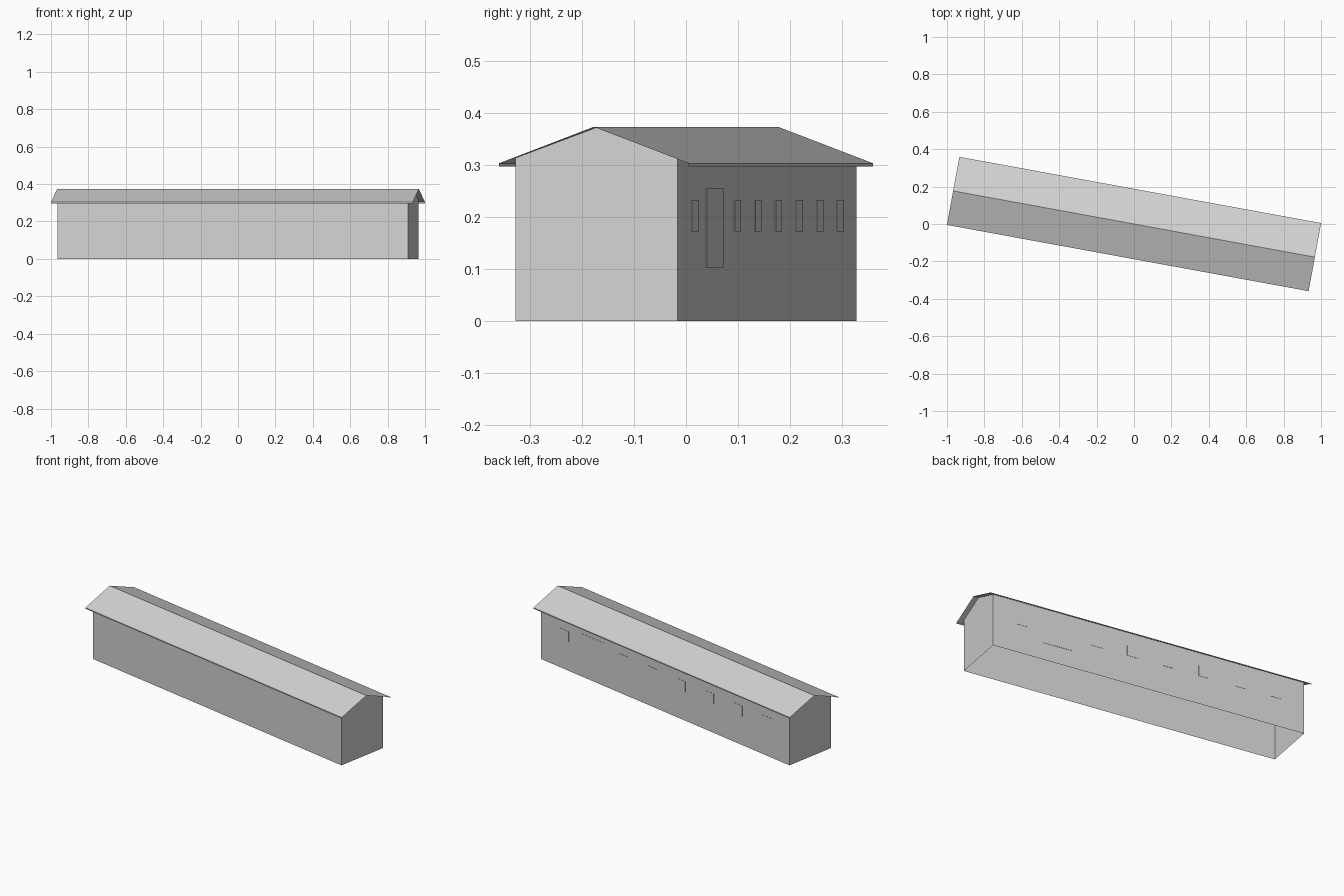
import bpy, bmesh, math
from mathutils import Matrix

cube = bpy.data.objects.get("Cube")
if cube:
    bpy.data.objects.remove(cube, do_unlink=True)

TURN = Matrix.Rotation(math.radians(-10.375), 4, 'Z')
HALF_LEN, HALF_WID = 0.953, 0.158      # walls
ROOF_LEN, ROOF_WID = 0.983, 0.185      # roof with overhang
EAVE, RIDGE, LIP = 0.303, 0.373, 0.006
WALL_TOP = RIDGE - (RIDGE - EAVE) * HALF_WID / ROOF_WID

grey = bpy.data.materials.new("light_grey")
colour = (0.65, 0.65, 0.65, 1)
grey.diffuse_color = colour
grey.use_nodes = True
grey.node_tree.nodes["Principled BSDF"].inputs["Base Color"].default_value = colour


def add_object(name, bm):
    mesh = bpy.data.meshes.new(name)
    bm.transform(TURN)
    bm.to_mesh(mesh)
    bm.free()
    mesh.materials.append(grey)
    obj = bpy.data.objects.new(name, mesh)
    bpy.context.collection.objects.link(obj)
    return obj


def sweep(name, profile, half, capped):
    """Sweep an open (y, z) profile along x, with optional end faces."""
    bm = bmesh.new()
    ends = [[bm.verts.new((x, y, z)) for y, z in profile] for x in (-half, half)]
    for i in range(len(profile) - 1):
        bm.faces.new((ends[0][i], ends[1][i], ends[1][i + 1], ends[0][i + 1]))
    if capped:
        bm.faces.new(ends[0])
        bm.faces.new(ends[1][::-1])
    return add_object(name, bm)


def wall_plate(name, x, width, bottom, top, depth=0.0015):
    """Thin plate standing on the back wall."""
    bm = bmesh.new()
    size = Matrix.Diagonal((width, depth, top - bottom, 1))
    place = Matrix.Translation((x, HALF_WID + depth / 2, (top + bottom) / 2))
    bmesh.ops.create_cube(bm, size=1, matrix=place @ size)
    return add_object(name, bm)


# Walls with gable ends, open underneath
w = HALF_WID
sweep("front_wall", [(-w, 0), (-w, WALL_TOP)], HALF_LEN, False)
sweep("back_wall", [(w, WALL_TOP), (w, 0)], HALF_LEN, False)
for name, side in (("left_gable_wall", 1), ("right_gable_wall", -1)):
    bm = bmesh.new()
    outline = [(-w, 0), (w, 0), (w, WALL_TOP), (0, RIDGE - 0.001), (-w, WALL_TOP)]
    bm.faces.new([bm.verts.new((side * HALF_LEN, y, z)) for y, z in outline[::side]])
    add_object(name, bm)

# Pitched roof sheet with small lips at the eaves
r = ROOF_WID
sweep("roof", [(-r, EAVE - LIP), (-r, EAVE), (0, RIDGE), (r, EAVE), (r, EAVE - LIP)],
      ROOF_LEN, False)

# Door and windows on the back wall
wall_plate("door", 0.558, 0.18, 0.103, 0.255)
window_spots = [0.772] + [0.317 - 0.219 * i for i in range(6)]
for i, x in enumerate(window_spots):
    wall_plate(f"window_{i + 1}", x, 0.067, 0.172, 0.233)
